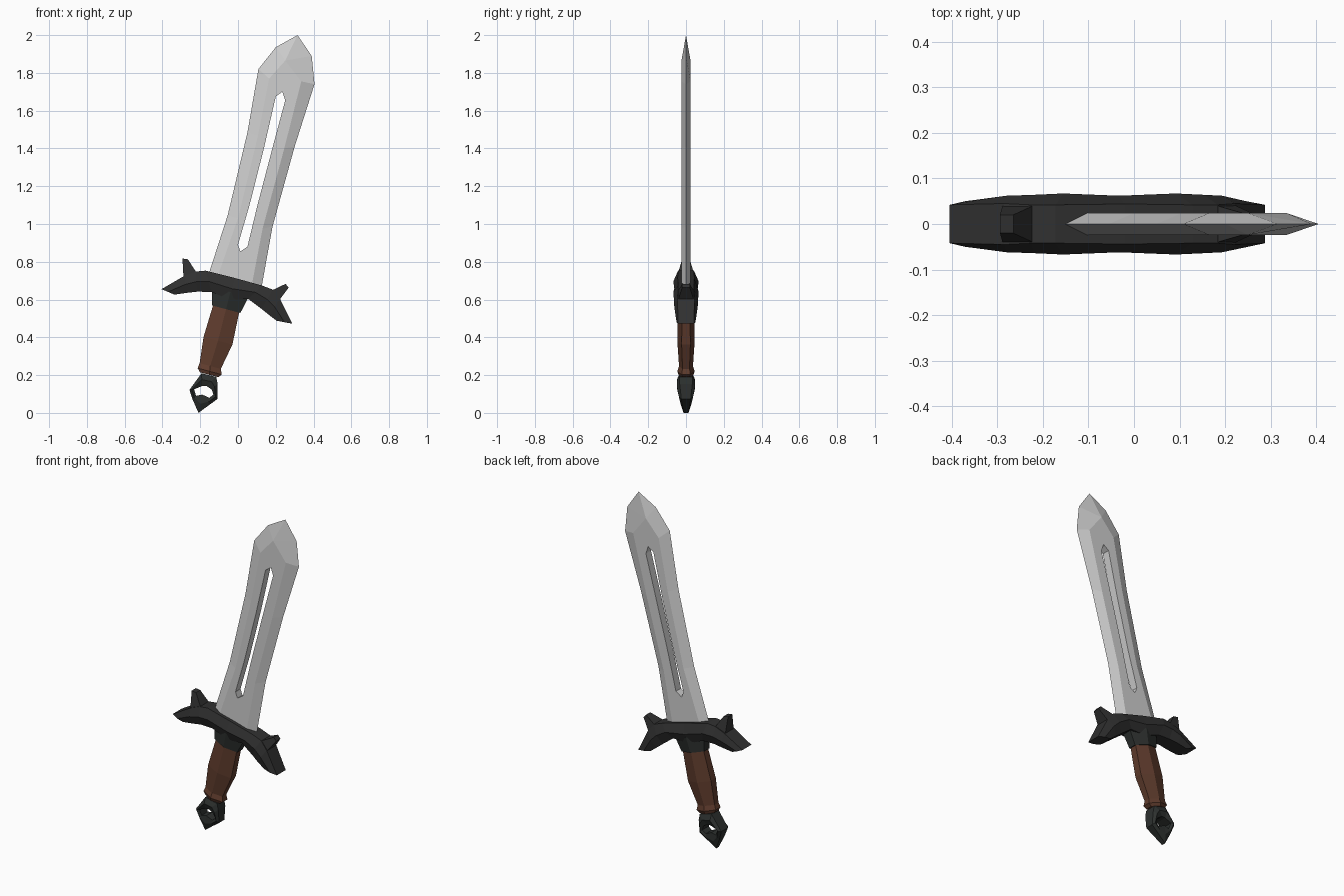
import bpy, bmesh, math
from mathutils import Vector

cube = bpy.data.objects.get("Cube")
if cube:
    bpy.data.objects.remove(cube, do_unlink=True)


def material(name, rgb):
    m = bpy.data.materials.new(name)
    m.use_nodes = True
    m.diffuse_color = (*rgb, 1)
    bsdf = m.node_tree.nodes["Principled BSDF"]
    bsdf.inputs["Base Color"].default_value = (*rgb, 1)
    bsdf.inputs["Roughness"].default_value = 0.7
    return m


steel = material("pale steel", (0.62, 0.62, 0.62))
iron = material("black iron", (0.03, 0.03, 0.03))
dark = material("dark fittings", (0.026, 0.030, 0.028))
leather = material("brown leather", (0.115, 0.045, 0.026))


def loft(name, rings, mat, wrap=False):
    """Join closed rings of points; wrap joins last to first, else cap ends."""
    bm = bmesh.new()
    vs = [[bm.verts.new(p) for p in r] for r in rings]
    n = len(rings[0])
    pairs = list(zip(vs, vs[1:]))
    if wrap:
        pairs.append((vs[-1], vs[0]))
    else:
        bm.faces.new(vs[0])
        bm.faces.new(vs[-1])
    for a, b in pairs:
        for i in range(n):
            j = (i + 1) % n
            bm.faces.new((a[i], a[j], b[j], b[i]))
    bmesh.ops.remove_doubles(bm, verts=bm.verts, dist=1e-5)
    bmesh.ops.recalc_face_normals(bm, faces=bm.faces)
    me = bpy.data.meshes.new(name)
    bm.to_mesh(me)
    bm.free()
    me.materials.append(mat)
    ob = bpy.data.objects.new(name, me)
    bpy.context.collection.objects.link(ob)
    return ob


def at_y(points, y):
    """Place (x, z) points at depth y, a number or a rule."""
    return [(x, y(x, z) if callable(y) else y, z) for x, z in points]


# Blade: sharp outline, flat middle and a slot cut right through
T = 0.024
edge = [(-0.16, 0.72), (-0.055, 1.045), (0.05, 1.485), (0.108, 1.82),
        (0.20, 1.936), (0.315, 2.0), (0.39, 1.89), (0.405, 1.74),
        (0.30, 1.41), (0.183, 0.987), (0.12, 0.64), (-0.02, 0.68)]
peak = (0.25, 1.865)
flat = [(-0.11, 0.715), (0.0, 1.03), (0.105, 1.465), (0.165, 1.77),
        peak, peak, peak, (0.335, 1.755),
        (0.245, 1.40), (0.13, 0.975), (0.07, 0.66), (-0.02, 0.685)]
top = (0.235, 1.70)
slot = [(0.0, 0.89), (0.061, 1.10), (0.137, 1.40), (0.20, 1.675),
        top, top, top, (0.25, 1.655),
        (0.187, 1.42), (0.103, 1.10), (0.05, 0.88), (0.013, 0.855)]
loft("blade", [at_y(edge, 0), at_y(flat, T), at_y(slot, T),
               at_y(slot, -T), at_y(flat, -T)], steel, wrap=True)

# Cross guard: six-sided sections from arm end to arm end
# (top x, top z, bottom x, bottom z, top depth, middle depth)
guard = [(-0.405, 0.655, -0.336, 0.626, 0.042, 0.050),
         (-0.285, 0.725, -0.275, 0.635, 0.045, 0.062),
         (-0.225, 0.748, -0.215, 0.642, 0.042, 0.064),
         (-0.172, 0.753, -0.14, 0.640, 0.042, 0.067),
         (-0.02, 0.715, -0.045, 0.600, 0.044, 0.062),
         (0.128, 0.674, 0.055, 0.603, 0.042, 0.067),
         (0.183, 0.653, 0.125, 0.550, 0.042, 0.064),
         (0.222, 0.605, 0.165, 0.518, 0.045, 0.062),
         (0.288, 0.472, 0.204, 0.488, 0.042, 0.050)]
rings = []
for tx, tz, bx, bz, yt, ym in guard:
    mx, mz = (tx + bx) / 2, (tz + bz) / 2
    rings.append([(tx, yt, tz), (mx, ym, mz), (bx, yt, bz),
                  (bx, -yt, bz), (mx, -ym, mz), (tx, -yt, tz)])
loft("cross_guard", rings, iron)


# Horns: short spurs tapering up from each arm
def horn(name, base, tip):
    def ring(pts, y):
        (ax, az), (bx, bz) = pts
        return [(ax, y, az), (bx, y, bz), (bx, -y, bz), (ax, -y, az)]
    loft(name, [ring(base, 0.043), ring(tip, 0.02)], iron)


horn("right_horn", ((-0.288, 0.705), (-0.215, 0.735)),
     ((-0.294, 0.817), (-0.265, 0.813)))
horn("left_horn", ((0.172, 0.645), (0.217, 0.595)),
     ((0.252, 0.683), (0.268, 0.663)))


# Hexagonal sections square to the tilted grip axis
TILT = math.radians(15)
side = Vector((math.cos(TILT), 0, -math.sin(TILT)))


def hexagon(x, z, half_width, depth):
    ring = []
    for k in range(6):
        a = math.radians(90 + 60 * k)
        p = (Vector((x, 0, z))
             + side * (half_width * math.cos(a) / math.cos(math.pi / 6)))
        p.y = depth * math.sin(a)
        ring.append(p)
    return ring


# Collar under the guard
loft("collar", [hexagon(-0.04, 0.64, 0.100, 0.058),
                hexagon(-0.063, 0.549, 0.078, 0.048)], dark)

# Grip with a swelling middle and a flared foot
loft("grip", [hexagon(-0.060, 0.562, 0.071, 0.042),
              hexagon(-0.106, 0.382, 0.079, 0.046),
              hexagon(-0.147, 0.248, 0.058, 0.037),
              hexagon(-0.150, 0.220, 0.066, 0.046),
              hexagon(-0.153, 0.202, 0.050, 0.040)], leather)

# Pommel: pointed ring, thinner toward the bottom
outer = [(-0.193, 0.21), (-0.257, 0.122), (-0.24, 0.07), (-0.209, 0.0),
         (-0.158, 0.038), (-0.108, 0.074), (-0.108, 0.154), (-0.115, 0.19)]
hole = [(-0.19, 0.142), (-0.232, 0.125), (-0.222, 0.090), (-0.19, 0.097),
        (-0.152, 0.080), (-0.130, 0.097), (-0.140, 0.125), (-0.168, 0.143)]
crest = [((a + c) / 2, (b + d) / 2) for (a, b), (c, d) in zip(outer, hole)]


def depth(scale):
    return lambda x, z: scale * min(0.048, 0.018 + 0.23 * z)


loft("pommel", [at_y(outer, depth(0.7)), at_y(crest, depth(1)),
                at_y(hole, depth(0.75)), at_y(hole, depth(-0.75)),
                at_y(crest, depth(-1)), at_y(outer, depth(-0.7))],
     dark, wrap=True)
